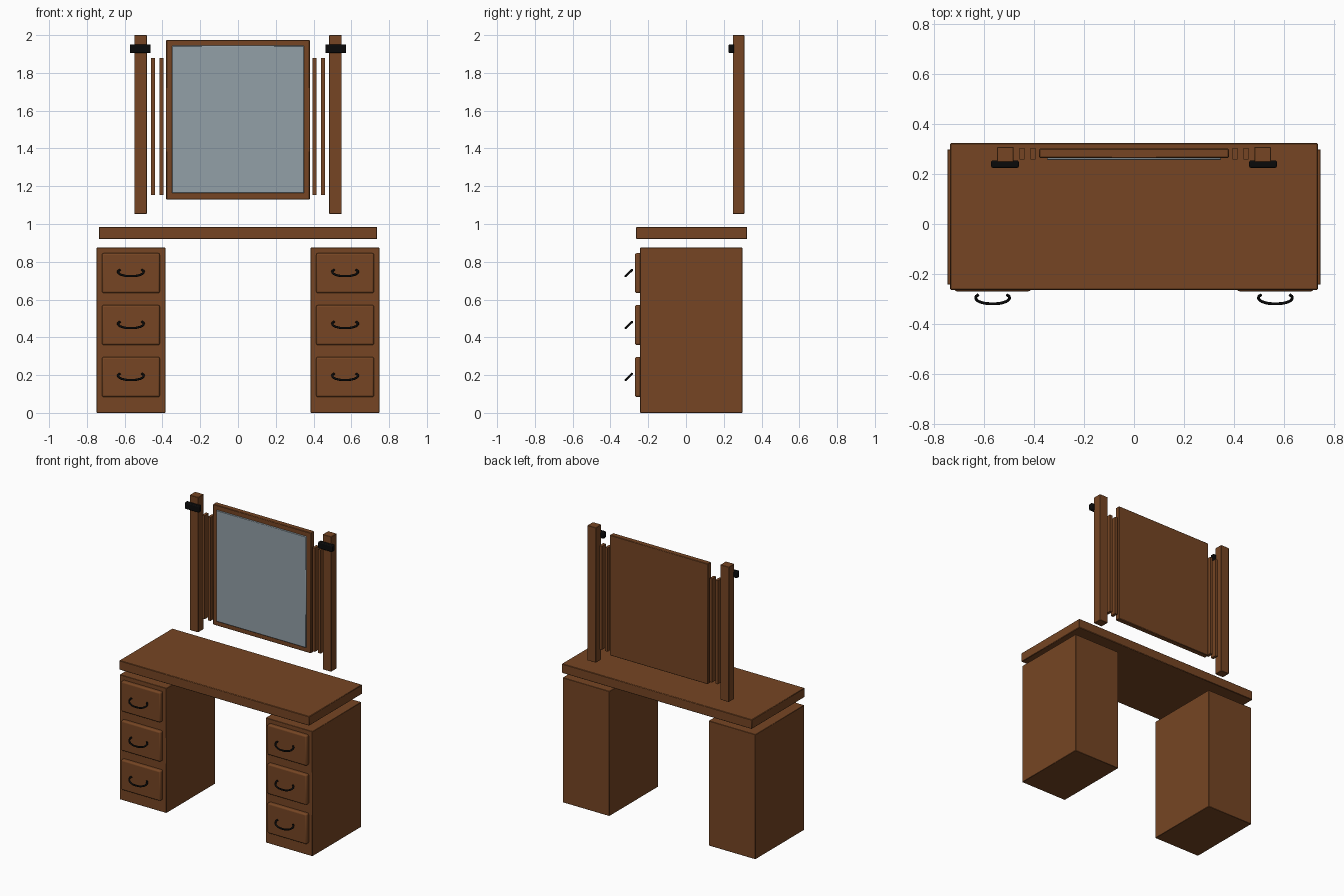
import bpy
import math
from mathutils import Vector

cube = bpy.data.objects.get("Cube")
if cube:
    bpy.data.objects.remove(cube, do_unlink=True)


def material(name, colour):
    mat = bpy.data.materials.new(name)
    mat.use_nodes = True
    mat.diffuse_color = (*colour, 1)
    mat.node_tree.nodes["Principled BSDF"].inputs["Base Color"].default_value = (*colour, 1)
    return mat


wood = material("brown wood", (0.18, 0.06, 0.017))
glass = material("mirror glass", (0.29, 0.35, 0.39))
iron = material("black iron", (0.003, 0.003, 0.003))


def box(name, x, y, z, mat, bevel=0.0, segments=1):
    """Box spanning the given (min, max) ranges, with optional bevelled edges."""
    lo, hi = Vector((x[0], y[0], z[0])), Vector((x[1], y[1], z[1]))
    bpy.ops.mesh.primitive_cube_add(size=1, location=(lo + hi) / 2)
    obj = bpy.context.object
    obj.name = name
    obj.scale = hi - lo
    bpy.ops.object.transform_apply(location=False, rotation=False, scale=True)
    obj.data.materials.append(mat)
    if bevel:
        mod = obj.modifiers.new("soft edges", "BEVEL")
        mod.width = bevel
        mod.segments = segments
        bpy.ops.object.shade_smooth_by_angle(angle=math.radians(35))
    return obj


def handle(name, x, z):
    """Drooping bail pull: a bent tube whose ends curl inward."""
    curve = bpy.data.curves.new(name, "CURVE")
    curve.dimensions = "3D"
    curve.bevel_depth = 0.006
    curve.bevel_resolution = 2
    curve.use_fill_caps = True
    curve.resolution_u = 5
    half = [(0.058, 0.018), (0.067, 0.010), (0.064, -0.001), (0.04, -0.012)]
    path = half + [(0, -0.016)] + [(-u, v) for u, v in reversed(half)]
    spline = curve.splines.new("BEZIER")
    spline.bezier_points.add(len(path) - 1)
    for point, (u, v) in zip(spline.bezier_points, path):
        # the pull leans forward as it drops
        point.co = (x + u, -0.303 + v * 1.05, z + v)
        point.handle_left_type = point.handle_right_type = "AUTO"
    obj = bpy.data.objects.new(name, curve)
    bpy.context.collection.objects.link(obj)
    curve.materials.append(iron)


# Table top
box("table_top", (-0.737, 0.737), (-0.264, 0.324), (0.92, 0.985), wood, 0.003)

# Mirror panel with the glass plate on its front
box("mirror_frame", (-0.38, 0.38), (0.265, 0.302), (1.13, 1.975), wood, 0.003)
box("mirror_glass", (-0.35, 0.35), (0.256, 0.265), (1.163, 1.945), glass, 0.004)

# Parts that repeat on both sides
for side, s in (("right", -1), ("left", 1)):
    def span(a, b):
        return sorted((s * a, s * b))

    box(side + "_cabinet", span(0.385, 0.748), (-0.243, 0.299), (0, 0.875), wood, 0.002)

    for level, z in (("lower", 0.19), ("middle", 0.465), ("upper", 0.74)):
        box(f"{side}_{level}_drawer", span(0.414, 0.72), (-0.27, -0.235),
            (z - 0.106, z + 0.106), wood, 0.01, 3)
        handle(f"{side}_{level}_handle", s * 0.567, z)

    box(side + "_post", span(0.483, 0.549), (0.248, 0.309), (1.053, 2), wood, 0.002)
    box(side + "_post_clamp", span(0.462, 0.573), (0.225, 0.255), (1.905, 1.951), iron, 0.006, 2)
    for label, x in (("inner", 0.405), ("outer", 0.45)):
        box(f"{side}_{label}_slat", span(x - 0.01, x + 0.01), (0.259, 0.304), (1.153, 1.88), wood)
